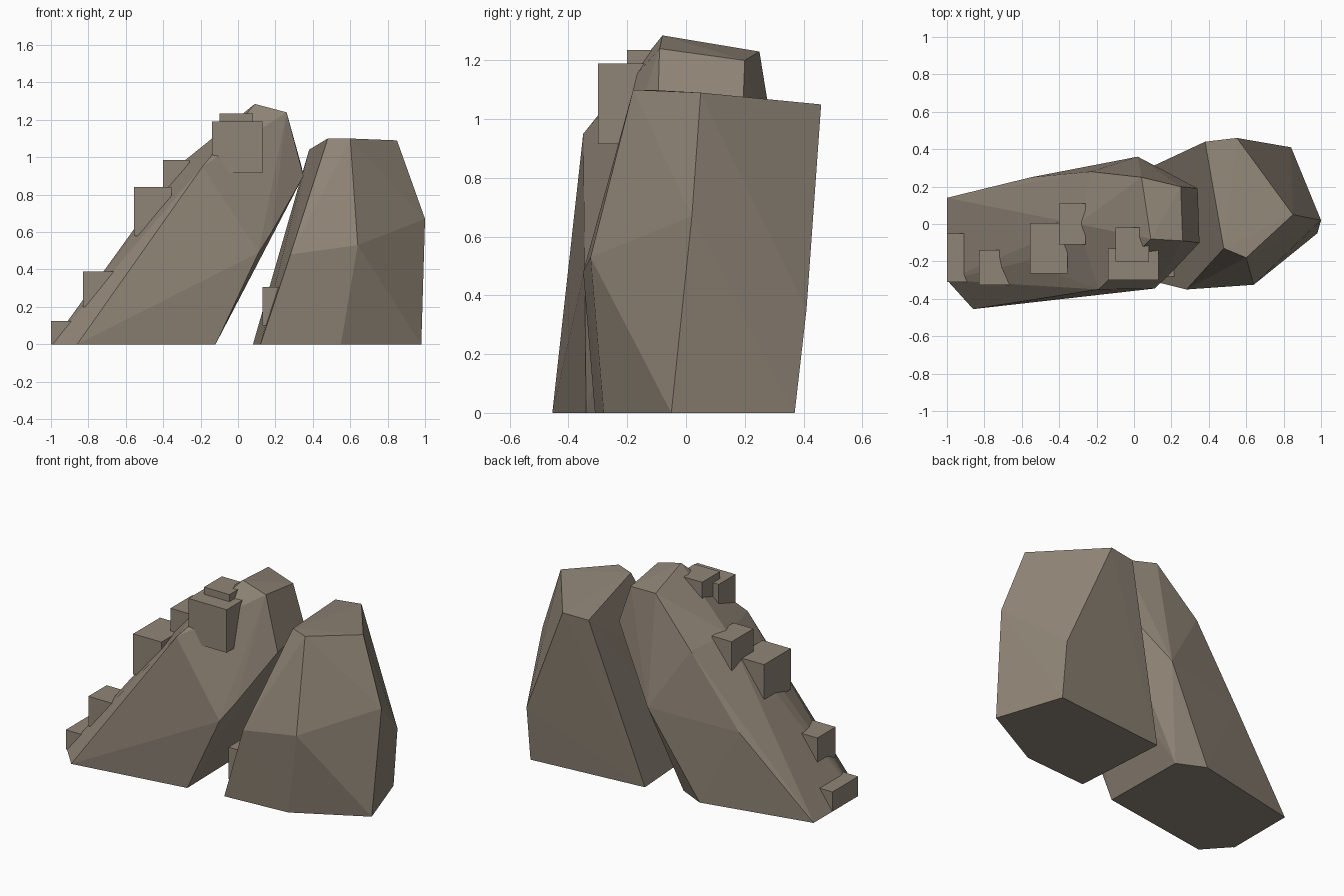
import bpy
import bmesh
from mathutils import Vector

cube = bpy.data.objects.get("Cube")
if cube:
    bpy.data.objects.remove(cube, do_unlink=True)

# Single stone colour
stone = bpy.data.materials.new("warm_grey_stone")
stone.use_nodes = True
colour = (0.28, 0.235, 0.185, 1.0)
stone.diffuse_color = colour
bsdf = stone.node_tree.nodes["Principled BSDF"]
bsdf.inputs["Base Color"].default_value = colour
bsdf.inputs["Roughness"].default_value = 0.9


def finish(name, bm):
    bmesh.ops.recalc_face_normals(bm, faces=bm.faces)
    mesh = bpy.data.meshes.new(name)
    bm.to_mesh(mesh)
    bm.free()
    mesh.materials.append(stone)
    obj = bpy.data.objects.new(name, mesh)
    bpy.context.collection.objects.link(obj)
    return obj


def boulder(name, corners):
    """Faceted rock: the convex hull of a few corner points."""
    bm = bmesh.new()
    verts = [bm.verts.new(c) for c in corners]
    hull = bmesh.ops.convex_hull(bm, input=verts)
    loose = {v for v in hull["geom_interior"] + hull["geom_unused"]
             if isinstance(v, bmesh.types.BMVert) and not v.link_faces}
    bmesh.ops.delete(bm, geom=list(loose), context="VERTS")
    return finish(name, bm)


def block(name, low, high):
    """Square stone between two opposite corners."""
    low, high = Vector(low), Vector(high)
    bm = bmesh.new()
    bmesh.ops.create_cube(bm, size=1)
    bmesh.ops.scale(bm, vec=high - low, verts=bm.verts)
    bmesh.ops.translate(bm, vec=(low + high) / 2, verts=bm.verts)
    return finish(name, bm)


# Leaning boulder with a long slope
boulder("leaning_boulder", [
    # base
    (-1, -.3, 0), (-.86, -.455, 0), (-.12, -.34, 0),
    (-.13, .21, 0), (-.3, .29, 0), (-1, .14, 0),
    # slope and flanks
    (-.58, -.2, .56), (-.55, .25, .5), (-.3, 0, .97), (-.23, .28, .945),
    (-.19, -.35, .95), (.11, -.345, .49), (.18, -.28, .6), (.02, .36, .55),
    (.35, -.1, .9), (.34, .19, .95),
    # summit
    (.09, -.08, 1.285), (.26, -.09, 1.24), (.25, .2, 1.2), (.04, .25, 1.23),
])

# Upright boulder
boulder("upright_boulder", [
    # base
    (.12, -.31, 0), (.55, -.28, 0), (.98, -.05, 0), (.84, .37, 0), (.08, .3, 0),
    # belt
    (.28, -.35, .48), (.64, -.325, .53), (1, .02, .67), (.84, .41, .35),
    # crown
    (.48, -.13, 1.1), (.6, -.18, 1.1), (.85, .05, 1.09),
    (.55, .46, 1.05), (.38, .44, 1.04),
])

# Square stones climbing the slope
steps = [
    ((-1, -.31, 0), (-.89, -.05, .125)),
    ((-.83, -.325, .2), (-.66, -.14, .39)),
    ((-.555, -.265, .58), (-.355, .005, .84)),
    ((-.4, -.11, .8), (-.26, .11, .985)),
    ((-.14, -.3, .915), (.13, -.13, 1.19)),
    ((-.1, -.2, 1.1), (.08, -.02, 1.235)),
]
for number, (low, high) in enumerate(steps, 1):
    block(f"step_stone_{number}", low, high)

# Small stone set into the gap between the boulders
block("gap_stone", (.13, -.28, .1), (.27, -.1, .305))
